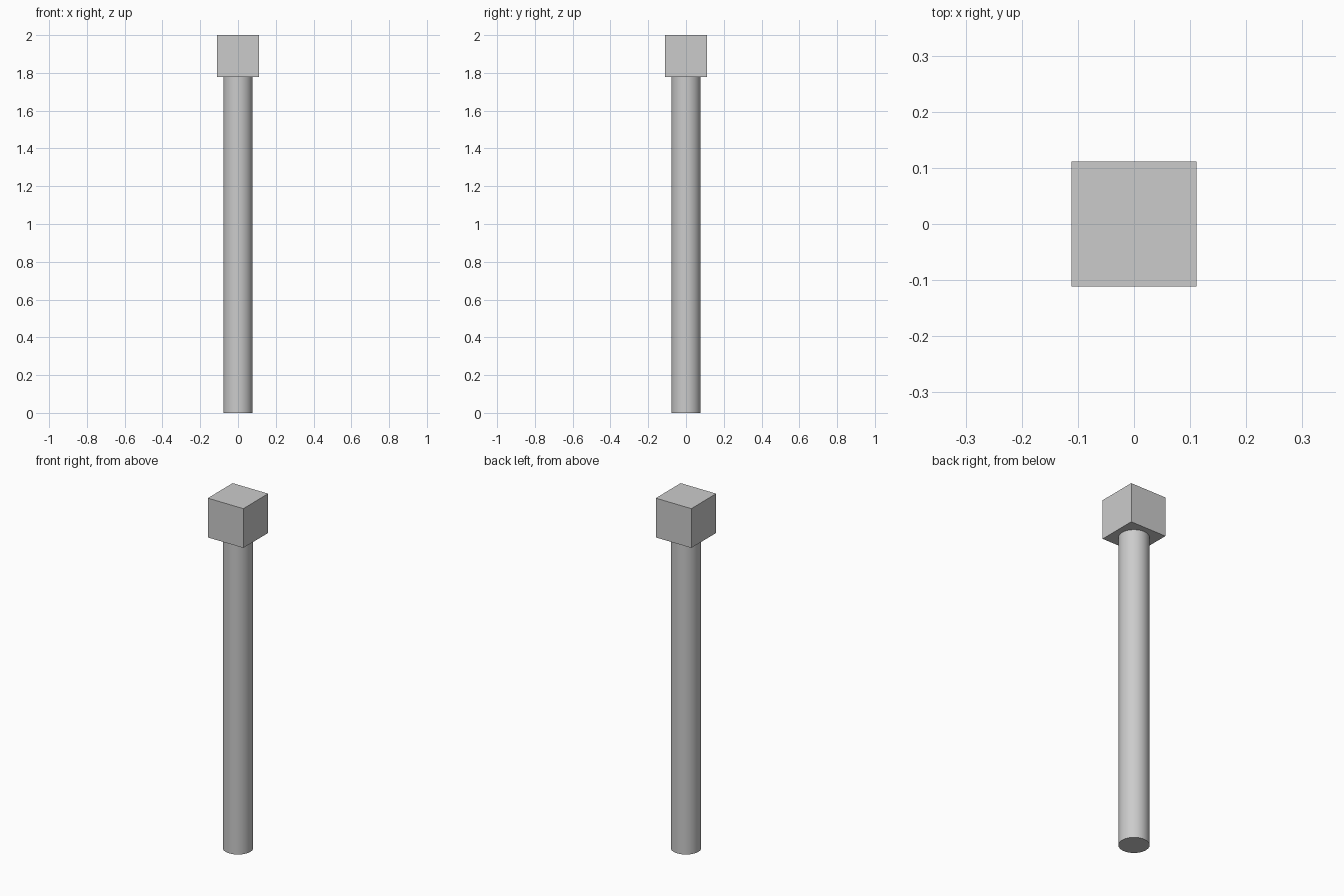
import bpy
import math

if "Cube" in bpy.data.objects:
    bpy.data.objects.remove(bpy.data.objects["Cube"])

HEAD = 0.223          # edge length of the cubic head
TOTAL = 2.0           # full height
RADIUS = 0.078        # handle radius
shaft = TOTAL - HEAD

# Round handle
bpy.ops.mesh.primitive_cylinder_add(vertices=64, radius=RADIUS, depth=shaft,
                                    location=(0, 0, shaft / 2))
handle = bpy.context.object
handle.name = "handle"
bpy.ops.object.shade_smooth_by_angle(angle=math.radians(30))

# Cubic head on top of the handle
bpy.ops.mesh.primitive_cube_add(size=HEAD, location=(0, 0, TOTAL - HEAD / 2))
bpy.context.object.name = "head"
